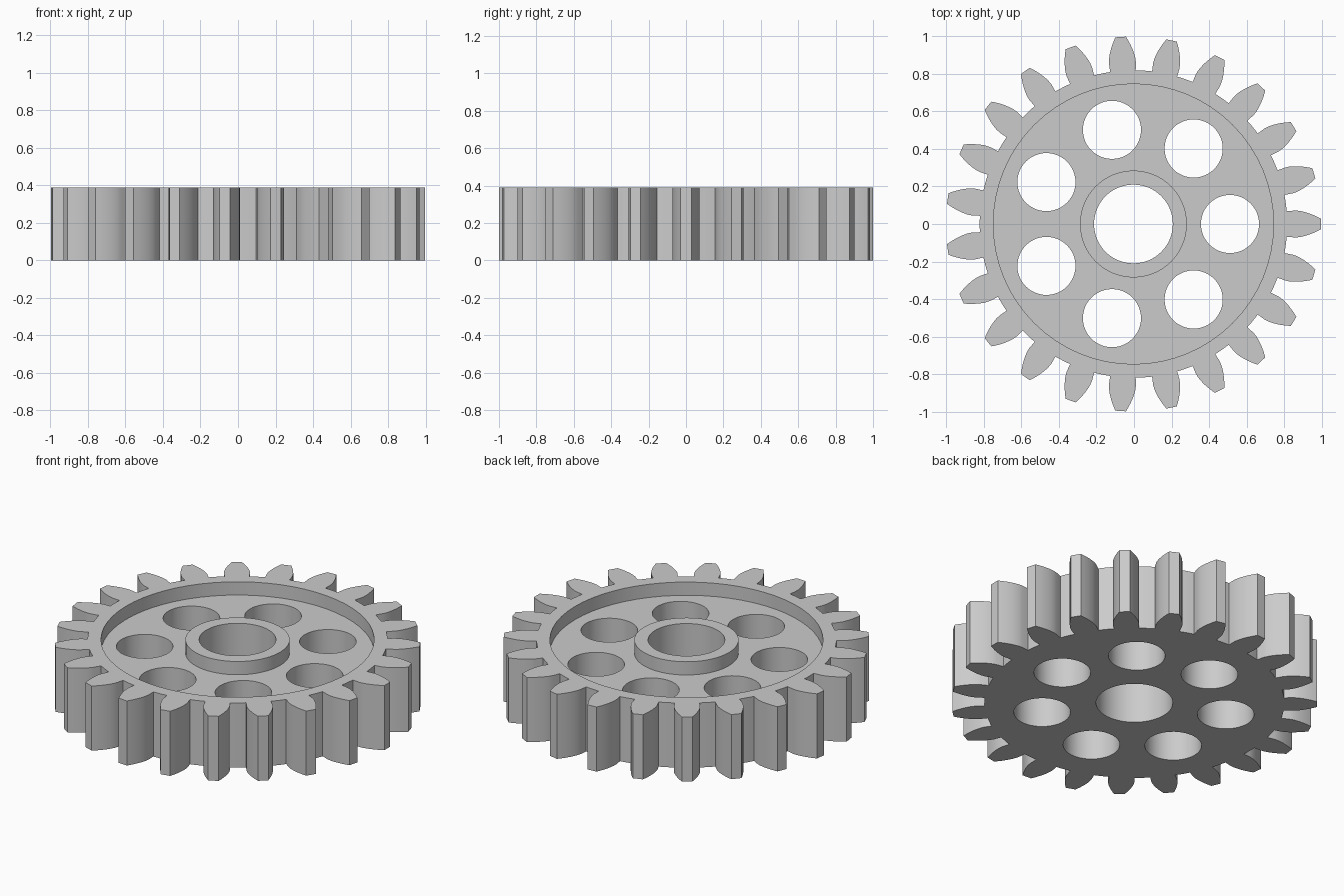
import bpy, bmesh, math
from mathutils import Vector, Matrix

cube = bpy.data.objects.get("Cube")
if cube:
    bpy.data.objects.remove(cube, do_unlink=True)

# Spur gear proportions
TEETH = 23
MODULE = 0.08
PITCH_R = TEETH * MODULE / 2
TIP_R = PITCH_R + MODULE
ROOT_R = PITCH_R - 1.25 * MODULE
PRESSURE = math.radians(20)
BASE_R = PITCH_R * math.cos(PRESSURE)
HEIGHT = 0.39
WEB_TOP = 0.31
RIM_R, HUB_R, BORE_R = 0.747, 0.285, 0.21
HOLES, HOLE_R, HOLE_RING = 7, 0.155, 0.515
CENTRE_X = -0.003

steel = bpy.data.materials.new("plain grey")
steel.use_nodes = True
grey = (0.6, 0.6, 0.6, 1)
steel.diffuse_color = grey
steel.node_tree.nodes["Principled BSDF"].inputs["Base Color"].default_value = grey


def new_object(name, bm):
    bmesh.ops.recalc_face_normals(bm, faces=bm.faces)
    mesh = bpy.data.meshes.new(name)
    bm.to_mesh(mesh)
    bm.free()
    obj = bpy.data.objects.new(name, mesh)
    bpy.context.collection.objects.link(obj)
    return obj


def involute(angle):
    return math.tan(angle) - angle


def half_angle(r):
    """Half the tooth's angular width at radius r."""
    a = math.acos(min(1, BASE_R / r))
    return math.pi / (2 * TEETH) + involute(PRESSURE) - involute(a)


def gear_outline():
    flank = [ROOT_R] + [BASE_R + (TIP_R - BASE_R) * i / 6 for i in range(7)]
    side = [(r, half_angle(max(r, BASE_R))) for r in flank]
    pitch = 2 * math.pi / TEETH
    gap = pitch - 2 * side[0][1]
    tooth = [(r, -a) for r, a in side] + [(r, a) for r, a in reversed(side)]
    tooth += [(ROOT_R, side[0][1] + gap * i / 4) for i in (1, 2, 3)]
    return [Vector((r * math.cos(a + k * pitch), r * math.sin(a + k * pitch), 0))
            for k in range(TEETH) for r, a in tooth]


# Toothed solid body
bm = bmesh.new()
base = bm.faces.new([bm.verts.new(p) for p in gear_outline()])
top = bmesh.ops.extrude_face_region(bm, geom=[base], use_keep_orig=True)["geom"]
bmesh.ops.translate(bm, vec=(0, 0, HEIGHT),
                    verts=[v for v in top if isinstance(v, bmesh.types.BMVert)])
gear = new_object("gear", bm)
gear.data.materials.append(steel)


def cylinder_cutter(name, radius, x, y, segments):
    bm = bmesh.new()
    bmesh.ops.create_cone(bm, cap_ends=True, segments=segments, radius1=radius,
                          radius2=radius, depth=2 * HEIGHT,
                          matrix=Matrix.Translation((x, y, HEIGHT / 2)))
    return new_object(name, bm)


# Ring-shaped recess between rim and hub
bm = bmesh.new()
corners = [(HUB_R, WEB_TOP), (RIM_R, WEB_TOP), (RIM_R, 2 * HEIGHT), (HUB_R, 2 * HEIGHT)]
loop = [bm.verts.new((r, 0, z)) for r, z in corners]
edges = [bm.edges.new((loop[i], loop[(i + 1) % 4])) for i in range(4)]
bmesh.ops.spin(bm, geom=loop + edges, cent=(0, 0, 0), axis=(0, 0, 1),
               angle=2 * math.pi, steps=64)
bmesh.ops.remove_doubles(bm, verts=bm.verts, dist=0.0005)
cutters = [new_object("recess_cutter", bm)]

# Central bore and ring of lightening holes
cutters.append(cylinder_cutter("bore_cutter", BORE_R, 0, 0, 64))
for i in range(HOLES):
    a = 2 * math.pi * i / HOLES
    cutters.append(cylinder_cutter("hole_cutter", HOLE_R, HOLE_RING * math.cos(a),
                                   HOLE_RING * math.sin(a), 48))

bpy.ops.object.select_all(action='DESELECT')
gear.select_set(True)
bpy.context.view_layer.objects.active = gear
for cutter in cutters:
    cutter.hide_render = True
    mod = gear.modifiers.new("cut", 'BOOLEAN')
    mod.operation = 'DIFFERENCE'
    mod.solver = 'EXACT'
    mod.object = cutter
    bpy.ops.object.modifier_apply(modifier=mod.name)
    bpy.data.objects.remove(cutter, do_unlink=True)

gear.location.x = CENTRE_X
bpy.ops.object.shade_smooth_by_angle(angle=math.radians(30))
